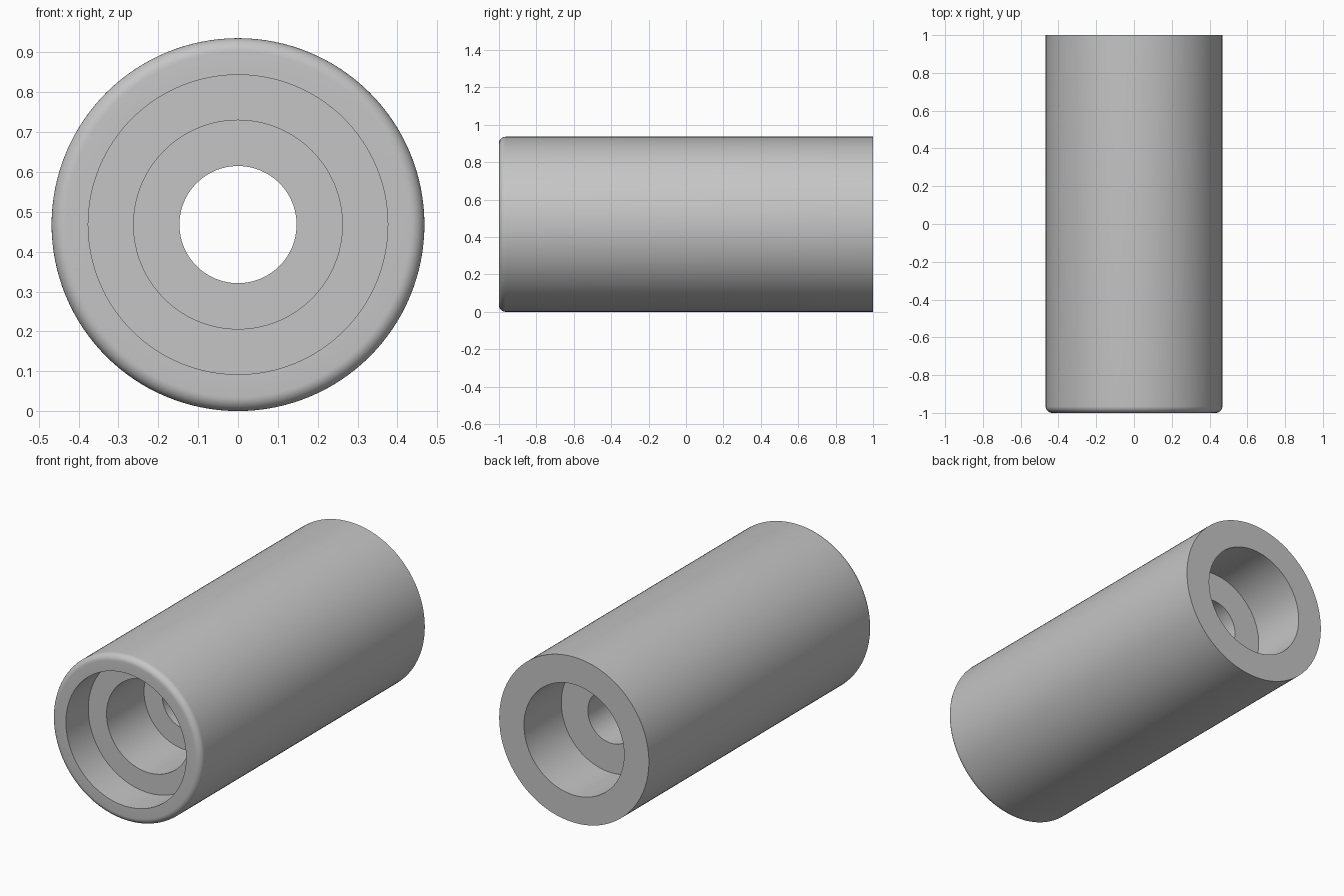
import bpy, bmesh, math
from mathutils import Vector

cube = bpy.data.objects.get("Cube")
if cube:
    bpy.data.objects.remove(cube, do_unlink=True)

# Main dimensions
OUTER = 0.468       # sleeve radius
FILLET = 0.035      # rounded front rim
FRONT_BORE, FRONT_DEPTH = 0.376, 0.2
MID_BORE, MID_DEPTH = 0.262, 0.535
HOLE = 0.147
BACK_BORE, BACK_DEPTH = 0.313, 0.333
SEGMENTS = 128


def revolve(name, profile, centre):
    """Spin a closed (radius, y) profile around the y axis."""
    bm = bmesh.new()
    verts = [bm.verts.new((r, y, 0)) for r, y in profile]
    edges = [bm.edges.new((v, verts[(i + 1) % len(verts)])) for i, v in enumerate(verts)]
    bmesh.ops.spin(bm, geom=verts + edges, cent=(0, 0, 0), axis=(0, 1, 0),
                   angle=math.tau, steps=SEGMENTS, use_merge=True)
    bmesh.ops.remove_doubles(bm, verts=bm.verts, dist=1e-5)
    bmesh.ops.recalc_face_normals(bm, faces=bm.faces)
    mesh = bpy.data.meshes.new(name)
    bm.to_mesh(mesh)
    bm.free()
    obj = bpy.data.objects.new(name, mesh)
    obj.location = Vector(centre)
    bpy.context.collection.objects.link(obj)
    return obj


# Profile: rounded front rim, plain back end, then the stepped bore
rim = []
for i in range(9):
    a = math.pi / 2 * i / 8
    rim.append((OUTER - FILLET + FILLET * math.sin(a), FILLET - 1 - FILLET * math.cos(a)))
profile = rim + [
    (OUTER, 1), (BACK_BORE, 1),
    (BACK_BORE, 1 - BACK_DEPTH), (HOLE, 1 - BACK_DEPTH),
    (HOLE, MID_DEPTH - 1), (MID_BORE, MID_DEPTH - 1),
    (MID_BORE, FRONT_DEPTH - 1), (FRONT_BORE, FRONT_DEPTH - 1),
    (FRONT_BORE, -1),
]
sleeve = revolve("bored_sleeve", profile, (0, 0, OUTER))

# Plain grey material
grey = bpy.data.materials.new("plain grey")
grey.use_nodes = True
colour = (0.56, 0.56, 0.56, 1)
grey.diffuse_color = colour
grey.node_tree.nodes["Principled BSDF"].inputs["Base Color"].default_value = colour
sleeve.data.materials.append(grey)

# Smooth walls with crisp step edges
bpy.ops.object.select_all(action="DESELECT")
sleeve.select_set(True)
bpy.context.view_layer.objects.active = sleeve
bpy.ops.object.shade_smooth_by_angle(angle=math.radians(30))
